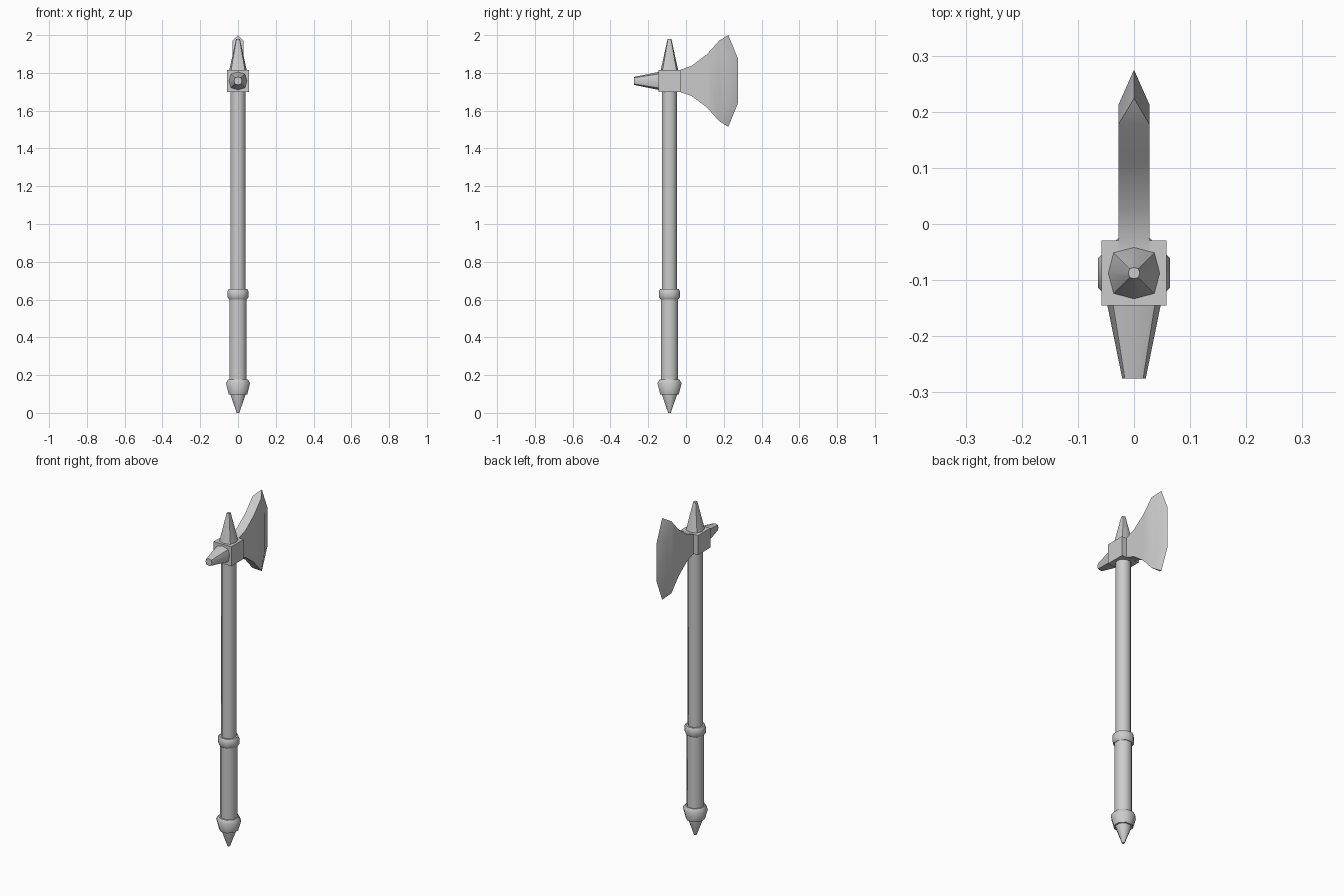
import bpy, bmesh
from math import cos, sin, pi, radians
from mathutils import Vector, Matrix

if "Cube" in bpy.data.objects:
    bpy.data.objects.remove(bpy.data.objects["Cube"])

CY = -0.0875   # shaft axis in y
CZ = 1.7575    # head centre in z


def finish(bm, name, angle):
    bmesh.ops.recalc_face_normals(bm, faces=bm.faces)
    me = bpy.data.meshes.new(name)
    bm.to_mesh(me)
    bm.free()
    ob = bpy.data.objects.new(name, me)
    bpy.context.collection.objects.link(ob)
    me.shade_smooth()
    me.set_sharp_from_angle(angle=radians(angle))
    return ob


def lathe(name, profile, flats=True, diag=1.0, mat=None, angle=50):
    """Eight-sided turned part from (radius, height) pairs, capped at both ends."""
    mat = mat or Matrix.Translation((0, CY, 0))
    bm = bmesh.new()
    rings = []
    for r, h in profile:
        ring = []
        for i in range(8):
            a = pi / 4 * (i + (0.5 if flats else 0))
            k = 1 / cos(pi / 8) if flats else (diag if i % 2 else 1)
            ring.append(bm.verts.new(mat @ Vector((r * k * cos(a), r * k * sin(a), h))))
        rings.append(ring)
    for lo, hi in zip(rings, rings[1:]):
        for i in range(8):
            j = (i + 1) % 8
            bm.faces.new((lo[i], lo[j], hi[j], hi[i]))
    bm.faces.new(rings[0])
    bm.faces.new(rings[-1])
    return finish(bm, name, angle)


# Handle, from bottom to top
lathe("bottom_spike", [(0.007, 0), (0.041, 0.1), (0.041, 0.11)])
lathe("pommel", [(0.049, 0.098), (0.064, 0.157), (0.052, 0.177)], angle=46)
lathe("grip", [(0.045, 0.16), (0.045, 0.62)])
lathe("grip_collar", [(0.047, 0.60), (0.055, 0.613), (0.055, 0.643), (0.049, 0.656)])
lathe("shaft", [(0.039, 0.62), (0.039, 1.72)])

# Socket block
bm = bmesh.new()
bmesh.ops.create_cube(bm, size=1, matrix=Matrix.Translation((0, CY, CZ)) @ Matrix.Scale(0.116, 4))
finish(bm, "socket_block", 30)

# Top spike and back spike
lathe("top_spike", [(0.047, 1.81), (0.010, 1.98)], flats=False, diag=1.12)
to_back = Matrix.Translation((0, CY, CZ)) @ Matrix.Rotation(pi / 2, 4, 'X')
lathe("back_spike", [(0.049, 0.05), (0.021, 0.1875)], flats=False, diag=1.1, mat=to_back)

# Axe blade: thick body with a bevelled cutting edge
half = [(-0.05, 0.058), (-0.03, 0.059), (0.03, 0.08), (0.11, 0.14), (0.177, 0.214), (0.212, 0.115)]
body = half + [(y, -z) for y, z in reversed(half)]
edge = [(0.224, 0.2425), (0.275, 0.118), (0.275, -0.118), (0.224, -0.2425)]
T = 0.028
bm = bmesh.new()
left, right = [[bm.verts.new((x, y, CZ + z)) for y, z in body] for x in (-T, T)]
tip = [bm.verts.new((0, y, CZ + z)) for y, z in edge]
n = len(body)
first = 4   # body index where the bevel begins
for side in (left, right):
    for i in range(5):          # strips across the mirrored outline
        bm.faces.new((side[i], side[i + 1], side[n - 2 - i], side[n - 1 - i]))
    for i in range(3):          # bevel facets
        bm.faces.new((side[first + i], side[first + i + 1], tip[i + 1], tip[i]))
for i in range(n):              # rim
    if not first <= i < first + 3:
        j = (i + 1) % n
        bm.faces.new((left[i], left[j], right[j], right[i]))
bm.faces.new((left[4], tip[0], right[4]))
bm.faces.new((left[7], tip[3], right[7]))
finish(bm, "axe_blade", 28)
